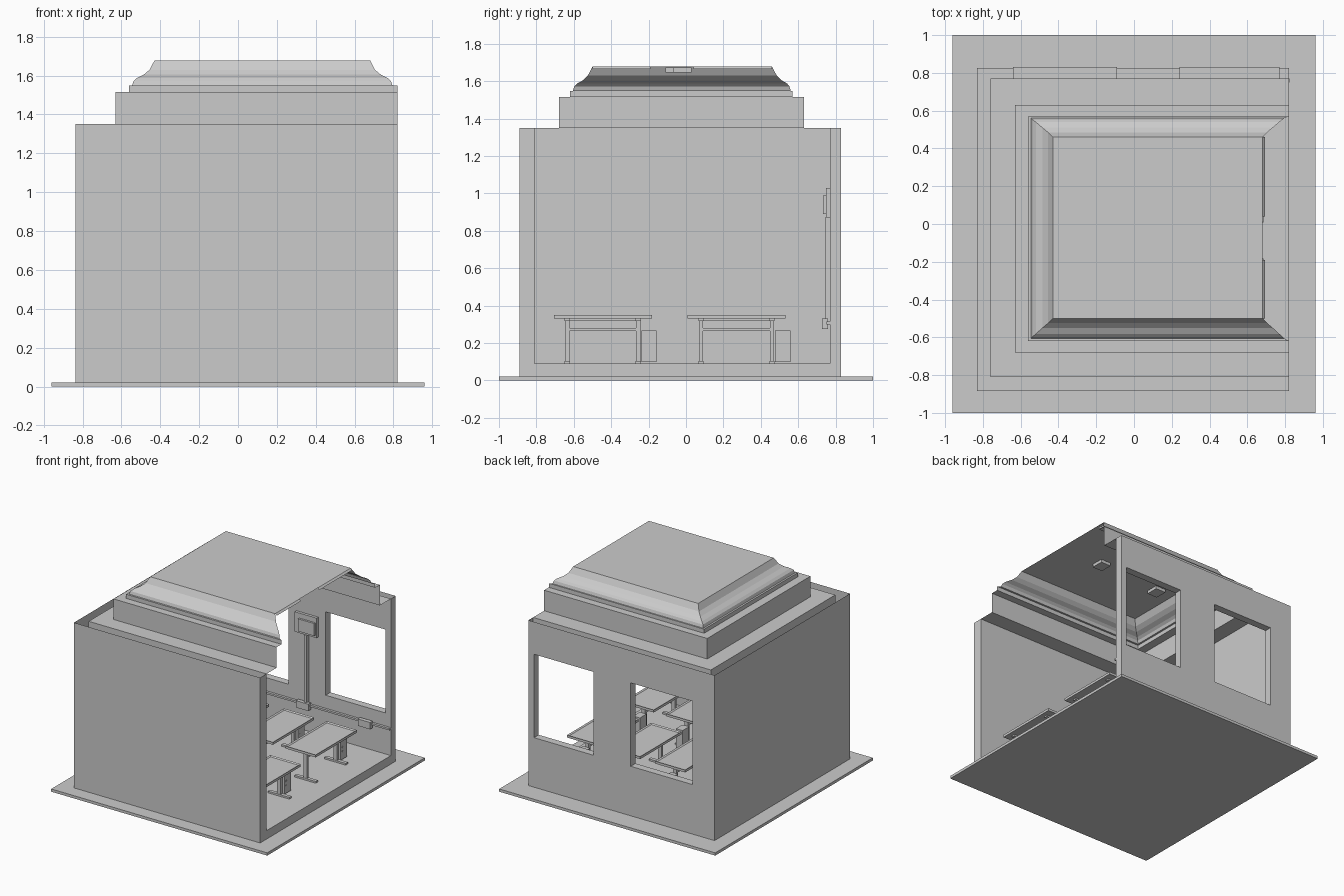
import bpy, bmesh

if "Cube" in bpy.data.objects:
    bpy.data.objects.remove(bpy.data.objects["Cube"])

grey = bpy.data.materials.new("plain grey")
grey.diffuse_color = (0.6, 0.6, 0.6, 1)
grey.use_nodes = True
grey.node_tree.nodes["Principled BSDF"].inputs["Base Color"].default_value = grey.diffuse_color


def finish(name, bm):
    me = bpy.data.meshes.new(name)
    bm.to_mesh(me)
    bm.free()
    me.materials.append(grey)
    ob = bpy.data.objects.new(name, me)
    bpy.context.collection.objects.link(ob)
    return ob


def add_box(bm, x0, x1, y0, y1, z0, z1):
    vs = bmesh.ops.create_cube(bm, size=1)["verts"]
    for v in vs:
        v.co.x = x1 if v.co.x > 0 else x0
        v.co.y = y1 if v.co.y > 0 else y0
        v.co.z = z1 if v.co.z > 0 else z0
    return vs


def box(name, *dims):
    bm = bmesh.new()
    add_box(bm, *dims)
    return finish(name, bm)


# ground plate and room floor
box("base_plate", -0.96, 0.96, -1, 1, 0, 0.022)
box("room_floor", -0.83, 0.82, -0.885, 0.825, 0.022, 0.09)

# U-shaped walls, open to the right
bm = bmesh.new()
outline = [(0.82, -0.89), (0.82, -0.81), (-0.76, -0.81), (-0.76, 0.77),
           (0.82, 0.77), (0.82, 0.83), (-0.835, 0.83), (-0.835, -0.89)]
face = bm.faces.new([bm.verts.new((x, y, 0.022)) for x, y in outline])
ext = bmesh.ops.extrude_face_region(bm, geom=[face])["geom"]
for v in ext:
    if isinstance(v, bmesh.types.BMVert):
        v.co.z = 1.35
bmesh.ops.recalc_face_normals(bm, faces=bm.faces[:])
walls = finish("walls", bm)

# window openings in the back wall
for x0, x1 in ((-0.64, -0.09), (0.24, 0.77)):
    cutter = box("window_cutter", x0, x1, 0.70, 0.90, 0.42, 1.09)
    cutter.hide_render = True
    mod = walls.modifiers.new("window", 'BOOLEAN')
    mod.operation = 'DIFFERENCE'
    mod.solver = 'EXACT'
    mod.object = cutter
dg = bpy.context.evaluated_depsgraph_get()
cut = bpy.data.meshes.new_from_object(walls.evaluated_get(dg))
walls.modifiers.clear()
for ob in [o for o in bpy.data.objects if o.name.startswith("window_cutter")]:
    bpy.data.objects.remove(ob)
bm = bmesh.new()
bm.from_mesh(cut)
# wall tops are open shells
bmesh.ops.delete(bm, geom=[f for f in bm.faces if f.calc_center_median().z > 1.34],
                 context='FACES')
bm.to_mesh(walls.data)
bm.free()

# stepped ceiling with cove: left, front, back, right, height
rings = [(-0.76, -0.81, 0.77, 0.82, 1.35), (-0.63, -0.68, 0.63, 0.82, 1.35),
         (-0.63, -0.68, 0.63, 0.82, 1.515), (-0.56, -0.62, 0.57, 0.82, 1.515),
         (-0.56, -0.62, 0.57, 0.82, 1.548), (-0.545, -0.605, 0.56, 0.795, 1.548),
         (-0.538, -0.598, 0.553, 0.787, 1.572), (-0.52, -0.582, 0.54, 0.77, 1.588),
         (-0.485, -0.55, 0.51, 0.735, 1.605), (-0.455, -0.525, 0.485, 0.705, 1.63),
         (-0.43, -0.50, 0.46, 0.68, 1.678)]
bm = bmesh.new()
loops = [[bm.verts.new(p) for p in ((r, f, z), (l, f, z), (l, b, z), (r, b, z))]
         for l, f, b, r, z in rings]
for lo, hi in zip(loops, loops[1:]):
    for i in range(3):
        bm.faces.new((lo[i + 1], lo[i], hi[i], hi[i + 1]))
bm.faces.new(loops[-1][::-1])
# remaining slivers of the cut right-hand cove
for y0, y1 in ((-0.50, -0.19), (0.04, 0.46)):
    bm.faces.new([bm.verts.new(p) for p in ((0.68, y0, 1.678), (0.694, y0, 1.665),
                                            (0.694, y1, 1.665), (0.68, y1, 1.678))])
bmesh.ops.recalc_face_normals(bm, faces=bm.faces[:])
finish("coffered_ceiling", bm)

# ceiling lights
for x, y in ((0.30, -0.02), (-0.27, -0.06)):
    box("ceiling_light", x - 0.045, x + 0.045, y - 0.05, y + 0.05, 1.647, 1.672)

# wall panel with conduit and sockets
box("wall_panel", -0.02, 0.175, 0.748, 0.77, 0.87, 1.03)
box("panel_door", 0.02, 0.165, 0.732, 0.748, 0.89, 0.99)
box("vertical_conduit", 0.065, 0.09, 0.743, 0.77, 0.31, 0.87)
box("horizontal_conduit", -0.76, 0.822, 0.75, 0.77, 0.30, 0.315)
for x in (-0.49, 0.06, 0.61):
    box("socket_box", x - 0.055, x + 0.055, 0.728, 0.76, 0.275, 0.33)


# desk with T-shaped legs and a computer tower at one end
def desk(cx, cy):
    bm = bmesh.new()
    add_box(bm, cx - 0.135, cx + 0.135, cy - 0.262, cy + 0.262, 0.33, 0.35)
    top = max(bm.faces, key=lambda f: f.calc_center_median().z)
    bmesh.ops.inset_individual(bm, faces=[top], thickness=0.015)
    for v in top.verts:
        v.co.z -= 0.008
    finish("desk_top", bm)

    bm = bmesh.new()
    for s in (-1, 1):
        y = cy + s * 0.19
        add_box(bm, cx - 0.095, cx + 0.095, y - 0.014, y + 0.014, 0.09, 0.104)
        add_box(bm, cx - 0.015, cx + 0.015, y - 0.011, y + 0.011, 0.104, 0.318)
        add_box(bm, cx - 0.10, cx + 0.10, y - 0.014, y + 0.014, 0.318, 0.33)
    add_box(bm, cx - 0.01, cx + 0.01, cy - 0.18, cy + 0.18, 0.264, 0.28)
    add_box(bm, cx - 0.02, cx + 0.02, cy - 0.18, cy + 0.18, 0.318, 0.33)
    finish("desk_frame", bm)

    bm = bmesh.new()
    add_box(bm, cx - 0.03, cx + 0.03, cy + 0.206, cy + 0.288, 0.10, 0.268)
    for z in (0.165, 0.20):
        add_box(bm, cx + 0.03, cx + 0.034, cy + 0.222, cy + 0.232, z - 0.005, z + 0.005)
    finish("computer_tower", bm)


for cx in (0.55, 0.17, -0.23, -0.61):
    for cy in (-0.445, 0.27):
        desk(cx, cy)
